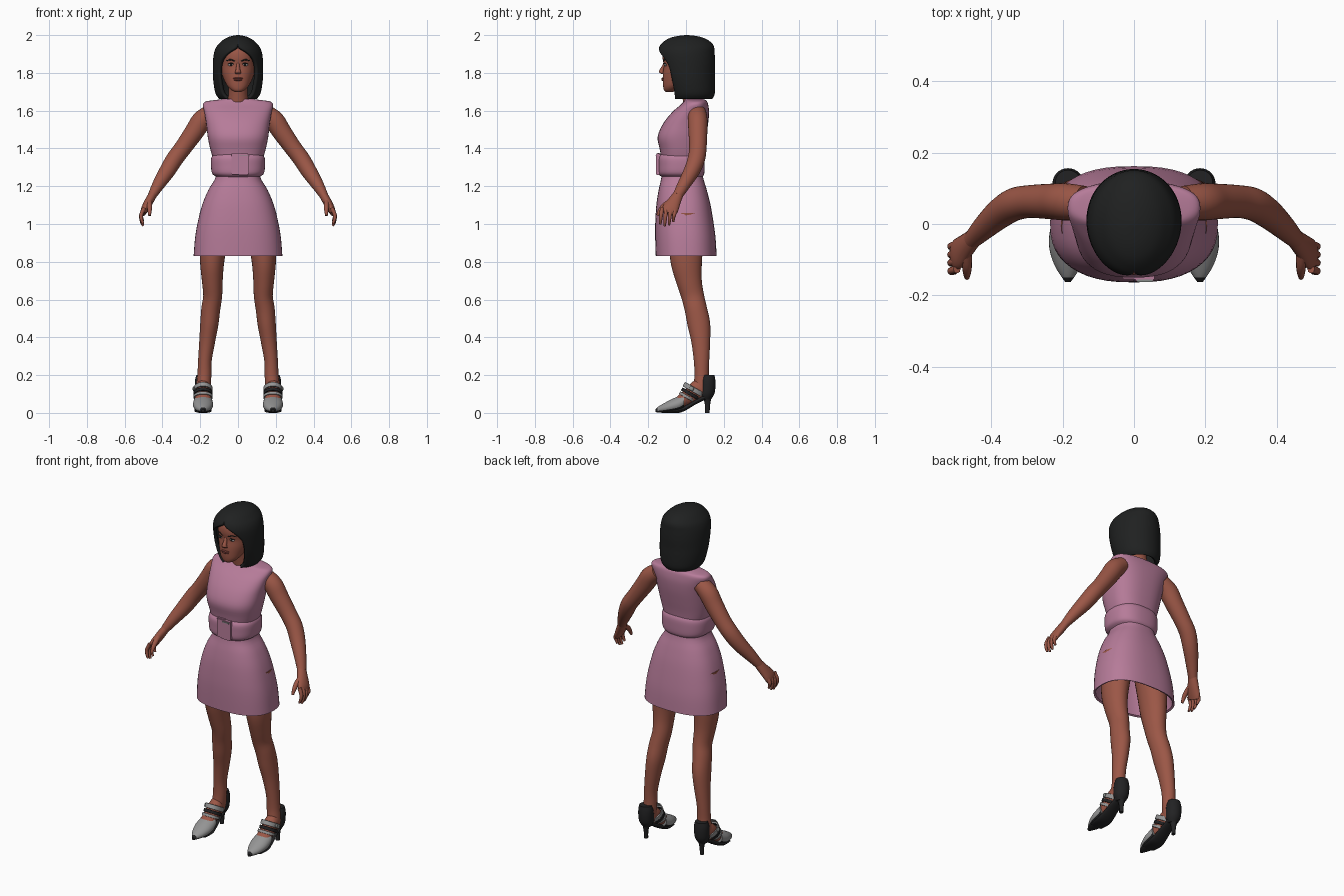
import bpy, bmesh, math
from mathutils import Vector


def material(name, r, g, b):
    m = bpy.data.materials.new(name)
    m.diffuse_color = (r, g, b, 1)
    return m


SKIN = material("brown_skin", 0.33, 0.095, 0.062)
PINK = material("dusty_pink", 0.47, 0.2, 0.32)
HAIR = material("black_hair", 0.014, 0.015, 0.015)
GREY = material("shoe_grey", 0.30, 0.30, 0.30)
BLACK = material("shoe_black", 0.016, 0.016, 0.017)
METAL = material("buckle_metal", 0.25, 0.27, 0.26)
WHITE = material("eye_white", 0.42, 0.40, 0.40)
LIPS = material("lip_brown", 0.22, 0.055, 0.045)


def finish(name, bm, mats, mirror=False, rule=None):
    me = bpy.data.meshes.new(name)
    for m in mats:
        me.materials.append(m)
    bm.normal_update()
    for f in bm.faces:
        f.smooth = True
        if rule:
            f.material_index = rule(f)
    bm.to_mesh(me)
    bm.free()
    me.set_sharp_from_angle(angle=math.radians(45))
    ob = bpy.data.objects.new(name, me)
    bpy.context.collection.objects.link(ob)
    if mirror:
        ob.modifiers.new("Mirror", 'MIRROR').use_mirror_merge = False
    return ob


def refine(rows, k):
    """Catmull-Rom interpolation of the section rows."""
    out = []
    for i in range(len(rows) - 1):
        a, b, c, d = rows[max(i - 1, 0)], rows[i], rows[i + 1], rows[min(i + 2, len(rows) - 1)]
        for s in range(k):
            t = s / k
            out.append([q + 0.5 * t * (r - p + t * (2 * p - 5 * q + 4 * r - w + t * (3 * (q - r) + w - p)))
                        for p, q, r, w in zip(a, b, c, d)])
    return out + [list(rows[-1])]


def tube(name, rows, mats, axis=None, ref=(1, 0, 0), n=28, e=2.0, k=4,
         caps=(True, True), mirror=False, rule=None):
    """Loft of (x, y, z, radius_a, radius_b[, front gap angle]) sections."""
    is_open = len(rows[0]) > 5
    rows = refine(rows, k)
    pts = [Vector(r[:3]) for r in rows]
    bm = bmesh.new()
    rings = []
    for i, r in enumerate(rows):
        t = Vector(axis) if axis else pts[min(i + 1, len(pts) - 1)] - pts[max(i - 1, 0)]
        t.normalize()
        side = Vector(ref) - t * t.dot(Vector(ref))
        side.normalize()
        other = t.cross(side)
        gap = max(r[5], 0) if is_open else 0
        ring = []
        for j in range(n + 1 if is_open else n):
            a = gap + (2 * math.pi - 2 * gap) * j / n
            s, c = math.sin(a), -math.cos(a)
            s = math.copysign(abs(s) ** (2 / e), s)
            c = math.copysign(abs(c) ** (2 / e), c)
            ring.append(bm.verts.new(pts[i] + side * s * r[3] + other * c * r[4]))
        rings.append(ring)
    m = len(rings[0])
    for lo, hi in zip(rings, rings[1:]):
        for j in range(m - 1 if is_open else m):
            q = (j + 1) % m
            bm.faces.new((lo[j], lo[q], hi[q], hi[j]))
    if caps[0]:
        bm.faces.new(rings[0][::-1])
    if caps[1]:
        bm.faces.new(rings[-1][:n])
    if is_open:
        bmesh.ops.remove_doubles(bm, verts=bm.verts, dist=0.0003)
    else:
        bmesh.ops.recalc_face_normals(bm, faces=bm.faces)
    return finish(name, bm, mats, mirror, rule)


def blob(name, loc, size, mat, mirror=False):
    bm = bmesh.new()
    bmesh.ops.create_uvsphere(bm, u_segments=16, v_segments=10, radius=1)
    for v in bm.verts:
        v.co = Vector(loc) + Vector([c * s for c, s in zip(v.co, size)])
    return finish(name, bm, [mat], mirror)


def box(name, lo, hi, mat, bevel=0.004):
    bm = bmesh.new()
    bmesh.ops.create_cube(bm, size=1)
    for v in bm.verts:
        v.co = Vector([a + (c + 0.5) * (b - a) for a, b, c in zip(lo, hi, v.co)])
    bmesh.ops.bevel(bm, geom=bm.edges[:], offset=bevel, segments=2, affect='EDGES')
    return finish(name, bm, [mat])


def body(rows):
    """(z, half width, front y, back y) -> section rows."""
    return [(0, (f + b) / 2, z, w, (b - f) / 2) for z, w, f, b in rows]


UP = (0, 0, 1)

# Dress with hollow skirt
tube("dress", body([
    (0.83, .235, -.16, .162), (0.92, .228, -.163, .157), (1.0, .215, -.163, .147),
    (1.1, .19, -.157, .13), (1.18, .157, -.145, .11), (1.25, .118, -.13, .09),
    (1.32, .125, -.128, .085), (1.39, .145, -.138, .092), (1.46, .16, -.15, .105),
    (1.53, .168, -.122, .117), (1.59, .178, -.075, .122), (1.63, .186, -.03, .118),
    (1.648, .172, -.012, .112), (1.655, .13, -.008, .105), (1.662, .075, -.005, .09)]),
    [PINK], axis=UP, e=2.5, n=48, caps=(False, True))
tube("skirt_lining", body([(0.83, .234, -.159, .161), (0.835, .224, -.15, .151),
     (1.0, .203, -.152, .136), (1.08, .18, -.145, .12)]),
     [PINK], axis=UP, e=2.5, n=48, k=1, caps=(False, True))

# Belt and buckle
tube("belt", body([(1.25, .116, -.13, .088), (1.268, .137, -.146, .097), (1.31, .143, -.148, .099),
     (1.352, .141, -.146, .097), (1.375, .122, -.128, .085)]),
     [PINK], axis=UP, e=2.5, n=48, caps=(False, False))
box("belt_buckle", (0.0, -.16, 1.26), (.058, -.135, 1.372), PINK)
box("belt_flap", (-.035, -.154, 1.262), (.02, -.135, 1.376), PINK)
box("buckle_trim", (.006, -.162, 1.36), (.054, -.154, 1.368), METAL, 0.002)

# Neck and head
tube("neck", [(0, .045, 1.62, .06, .055), (0, .03, 1.69, .05, .052), (0, .02, 1.76, .05, .055)], [SKIN])
tube("head", body([
    (1.698, .014, -.105, -.07), (1.708, .034, -.116, -.05), (1.73, .056, -.121, -.01),
    (1.765, .075, -.123, .06), (1.80, .087, -.122, .095), (1.84, .094, -.118, .115),
    (1.88, .097, -.124, .125), (1.92, .092, -.118, .12), (1.955, .07, -.09, .09),
    (1.975, .02, -.03, .03)]), [SKIN], axis=UP, e=2.15, n=40)
tube("nose", [(0, -.11, 1.857, .008, .008), (0, -.118, 1.835, .009, .01), (0, -.129, 1.812, .013, .013),
     (0, -.128, 1.801, .017, .012), (0, -.118, 1.793, .012, .008)], [SKIN], axis=UP, n=16)
blob("eye", (.037, -.107, 1.843), (.016, .009, .0075), WHITE, True)
blob("iris", (.037, -.1125, 1.843), (.006, .005, .006), HAIR, True)
tube("eyelid", [(.02, -.112, 1.845, .002, .002), (.037, -.116, 1.851, .003, .003),
     (.054, -.104, 1.845, .002, .002)], [HAIR], ref=UP, n=8, mirror=True)
tube("eyebrow", [(.016, -.119, 1.862, .003, .003), (.04, -.114, 1.87, .0035, .003),
     (.062, -.097, 1.864, .002, .002)], [HAIR], ref=UP, n=8, mirror=True)
blob("upper_lip", (0, -.121, 1.771), (.026, .009, .005), LIPS)
blob("lower_lip", (0, -.121, 1.763), (.022, .01, .006), LIPS)

# Bob hair: shell whose front gap frames the face
hair = tube("bob_hair", [
    (0, .03, 1.663, .10, .11, .62), (0, .03, 1.69, .119, .122, .74), (0, .02, 1.75, .13, .134, .82),
    (0, .012, 1.80, .133, .141, .85), (0, .007, 1.845, .133, .147, .80), (0, .003, 1.88, .131, .15, .64),
    (0, .001, 1.91, .126, .15, .38), (0, .003, 1.935, .116, .146, .08), (0, .005, 1.955, .10, .134, 0),
    (0, .005, 1.978, .074, .105, 0), (0, .005, 1.993, .042, .062, 0), (0, .005, 2.0, .006, .008, 0)],
    [HAIR], axis=UP, n=56, caps=(False, True))
shell = hair.modifiers.new("Thickness", 'SOLIDIFY')
shell.thickness, shell.offset = 0.018, -1

# Arms
tube("arm", [
    (.14, .06, 1.59, .047, .045), (.19, .062, 1.55, .052, .053), (.23, .063, 1.49, .05, .051),
    (.29, .063, 1.405, .046, .046), (.335, .055, 1.345, .046, .045), (.375, .03, 1.28, .042, .042),
    (.42, -.01, 1.21, .034, .033), (.455, -.045, 1.15, .026, .023)],
    [SKIN], ref=(0, 1, 0), mirror=True)

# Hands
tube("palm", [
    (.448, -.038, 1.162, .026, .022), (.472, -.062, 1.118, .035, .023), (.493, -.083, 1.08, .043, .02),
    (.503, -.093, 1.055, .038, .014)], [SKIN], ref=(0, 1, 0), n=20, mirror=True)
for i, tip in enumerate((1.012, .995, .99, 1.0)):
    y = -.058 - .023 * i
    tube("finger_%d" % (i + 1), [
        (.496, y, 1.085, .011, .011), (.512, y - .004, 1.05, .0105, .0105),
        (.511, y - .007, tip + .025, .009, .009), (.502, y - .009, tip, .006, .006)],
        [SKIN], ref=(0, 1, 0), n=10, mirror=True)
tube("thumb", [(.47, -.075, 1.125, .015, .015), (.468, -.115, 1.097, .014, .014),
     (.468, -.138, 1.07, .011, .011), (.468, -.15, 1.045, .007, .007)],
     [SKIN], n=12, mirror=True)

# Legs
tube("leg", [
    (.115, 0, 1.05, .09, .10), (.128, 0, .92, .075, .092), (.137, .002, .8, .064, .083),
    (.136, .016, .7, .055, .068), (.134, .035, .62, .05, .06), (.144, .052, .55, .05, .059),
    (.152, .068, .47, .048, .06), (.163, .078, .38, .042, .05), (.175, .082, .28, .036, .041),
    (.178, .083, .2, .037, .038), (.183, .085, .14, .038, .045), (.185, .09, .1, .033, .038)],
    [SKIN], mirror=True)

# Feet and shoes
X = .185
AHEAD = (0, 1, 0)
tube("foot", [(X, -.06, .042, .042, .032), (X, 0, .083, .042, .047), (X, .05, .115, .04, .06),
     (X, .1, .13, .034, .05)], [SKIN], axis=AHEAD, mirror=True)
tube("shoe_toe", [
    (X, -.162, .012, .008, .008), (X, -.145, .018, .02, .016), (X, -.115, .026, .038, .026),
    (X, -.075, .037, .051, .036), (X, -.04, .047, .053, .041), (X, -.01, .062, .049, .04)],
    [GREY, BLACK], axis=AHEAD, mirror=True,
    rule=lambda f: int(f.normal.z < -.5 or f.calc_center_median().y < -.15))
tube("shoe_sole", [(X, -.1, .008, .04, .008), (X, -.04, .012, .046, .012), (X, .0, .028, .042, .012),
     (X, .05, .058, .036, .012), (X, .1, .085, .032, .015)], [BLACK], mirror=True)
tube("heel_cup", [(X, .105, .07, .024, .026), (X, .11, .1, .039, .04), (X, .114, .14, .043, .042),
     (X, .116, .175, .042, .039), (X, .118, .2, .035, .033)], [BLACK], axis=UP, mirror=True)
tube("stiletto_heel", [(X, .108, .1, .026, .027), (X, .113, .07, .018, .019), (X, .114, .035, .012, .013),
     (X, .113, 0, .011, .012)], [BLACK], axis=UP, n=16, mirror=True)


def strap(name, y, z, ra, rb, half, mat):
    d = Vector((0, .5, .87))
    c = Vector((X, y, z))
    rows = [(*(c + d * h), ra * s, rb * s) for h, s in ((-half, .9), (-half * .9, 1), (half * .9, 1), (half, .9))]
    tube(name, rows, [mat], axis=d, k=1, caps=(False, False), mirror=True)


strap("ankle_strap", .042, .122, .05, .062, .013, GREY)
strap("middle_strap", .025, .1, .05, .055, .009, BLACK)
strap("lower_strap", .005, .085, .05, .045, .008, GREY)
blob("strap_buckle", (X + .05, .03, .128), (.006, .012, .012), METAL, True)
